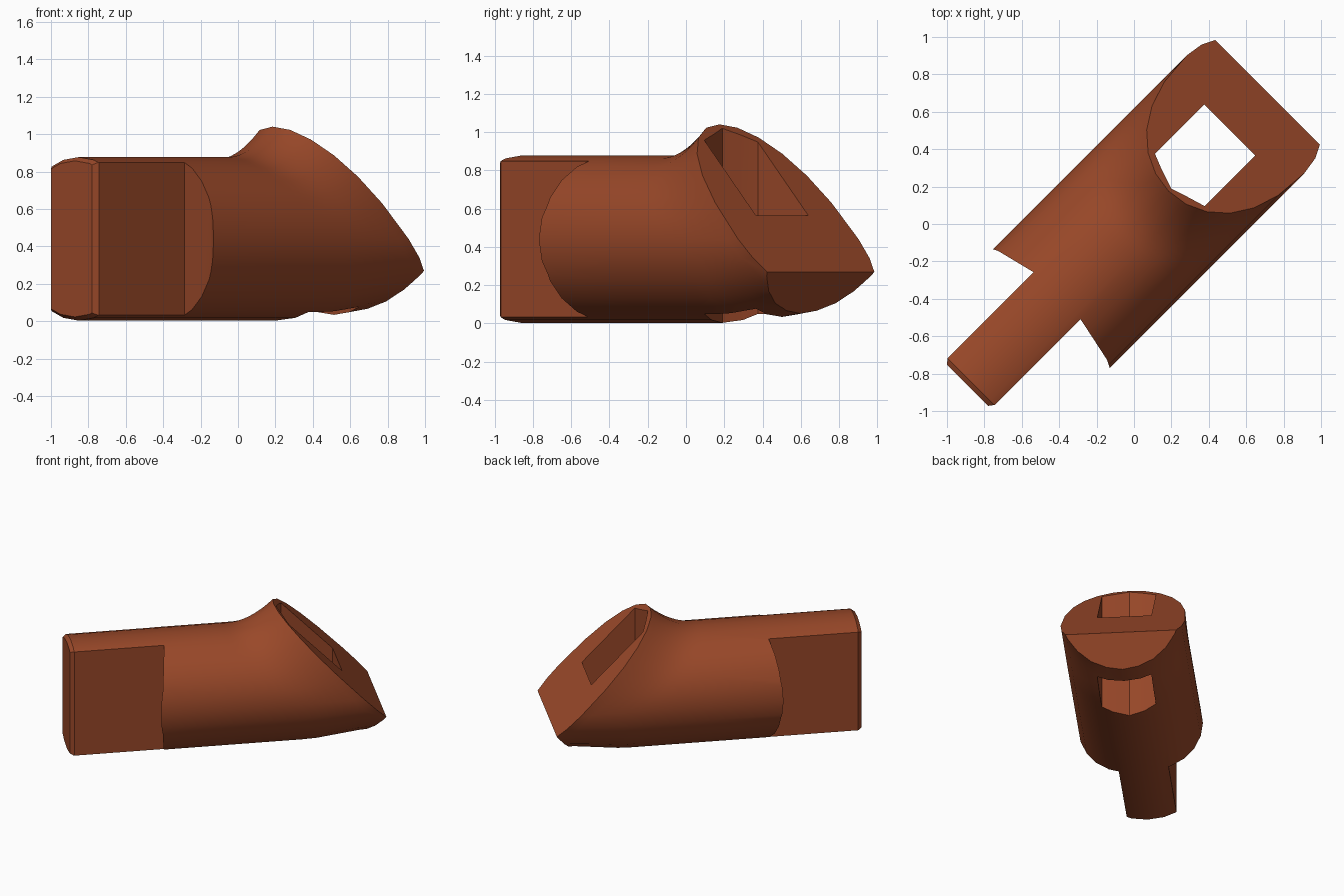
import bpy, bmesh, math
from mathutils import Matrix, Vector

if "Cube" in bpy.data.objects:
    bpy.data.objects.remove(bpy.data.objects["Cube"])

SIDES, RY, RZ, ZC = 24, 0.445, 0.437, 0.44   # barrel size and axis height
TURN = Matrix.Rotation(math.radians(45), 4, 'Z')  # the part lies on the diagonal

brown = bpy.data.materials.new("rust brown")
brown.diffuse_color = (0.32, 0.065, 0.022, 1)
brown.use_nodes = True
brown.node_tree.nodes["Principled BSDF"].inputs["Base Color"].default_value = brown.diffuse_color


def clamp(x):
    return max(0.0, min(1.0, x))


def finish(bm, name):
    bmesh.ops.recalc_face_normals(bm, faces=bm.faces)
    bm.transform(TURN)
    me = bpy.data.meshes.new(name)
    bm.to_mesh(me)
    bm.free()
    me.materials.append(brown)
    ob = bpy.data.objects.new(name, me)
    bpy.context.collection.objects.link(ob)
    return ob


def prism(name, pts, z0, z1):
    bm = bmesh.new()
    f = bm.faces.new([bm.verts.new((u, v, z0)) for u, v in pts])
    ext = bmesh.ops.extrude_face_region(bm, geom=[f])["geom"]
    up = [g for g in ext if isinstance(g, bmesh.types.BMVert)]
    bmesh.ops.translate(bm, verts=up, vec=(0, 0, z1 - z0))
    ob = finish(bm, name)
    ob.hide_render = True
    return ob


def face_u(z):
    # position of the slanted front face at height z
    return 0.255 + (1.04 - z) / 1.03


# Barrel lofted up to the slanted face, flaring into a crest on top
bm = bmesh.new()
rings = []
for u, k in ((-1.24, 0.955), (-1.213, 1.0)):
    rings.append([(u, k * RY * math.sin(a), ZC + k * RZ * math.cos(a))
                  for a in (2 * math.pi * i / SIDES for i in range(SIDES))])
STEPS = 12
for j in range(STEPS + 1):
    ring = []
    for i in range(SIDES):
        a = 2 * math.pi * i / SIDES
        s, c = math.sin(a), math.cos(a)
        if c > 1e-6:
            z_end = ZC + 0.6 * c ** 0.85
        else:
            z_end = ZC + RZ * 0.88 * c
        u_end = face_u(z_end)
        u = -0.1 + (u_end + 0.1) * j / STEPS
        z = ZC + RZ * c
        if c > 1e-6:
            z += (z_end - z) * clamp(1 - (u_end - u) / 0.34) ** 2
        else:
            z = ZC + RZ * c * (1 - 0.12 * clamp((u - 0.5) / 0.37))
        ring.append((u, RY * s, z))
    rings.append(ring)
loops = [[bm.verts.new(p) for p in r] for r in rings]
for r0, r1 in zip(loops, loops[1:]):
    for i in range(SIDES):
        n = (i + 1) % SIDES
        bm.faces.new((r0[i], r0[n], r1[n], r1[i]))
bm.faces.new(loops[0])
bm.faces.new(loops[-1])

# Blunt tip below the slanted face
cut = bmesh.ops.bisect_plane(bm, geom=bm.verts[:] + bm.edges[:] + bm.faces[:],
                             plane_co=Vector((1.004, 0, 0.27)),
                             plane_no=Vector((0.82, 0, -0.57)), clear_outer=True)
edges = [e for e in cut["geom_cut"] if isinstance(e, bmesh.types.BMEdge)]
bmesh.ops.holes_fill(bm, edges=edges, sides=0)
bmesh.ops.translate(bm, verts=bm.verts, vec=(0, -0.007, 0))
body = finish(bm, "slotted_body")

# Side cutters leave the tongue with chamfered end; last cutter is the square hole
cutters = []
for name, side, w in (("left_cutter", 1, 0.198), ("right_cutter", -1, 0.158)):
    pts = [(-1.4, w - 0.03), (-1.25, w - 0.03), (-1.21, w), (-0.562, w),
           (-0.615, 0.41), (-0.66, 0.5), (-1.4, 0.5)]
    cutters.append(prism(name, [(u, side * v) for u, v in pts], -0.3, 1.4))
cutters.append(prism("hole_cutter", [
    (0.718, 0.187), (0.345, 0.187), (0.31, 0.1), (0.275, -0.007),
    (0.305, -0.1), (0.335, -0.2), (0.718, -0.2)], -0.3, 1.4))

bpy.context.view_layer.objects.active = body
body.select_set(True)
for c in cutters:
    m = body.modifiers.new(c.name, 'BOOLEAN')
    m.operation, m.solver, m.object = 'DIFFERENCE', 'EXACT', c
    bpy.ops.object.modifier_apply(modifier=m.name)
    bpy.data.objects.remove(c)

bpy.ops.object.shade_smooth_by_angle(angle=math.radians(32))
